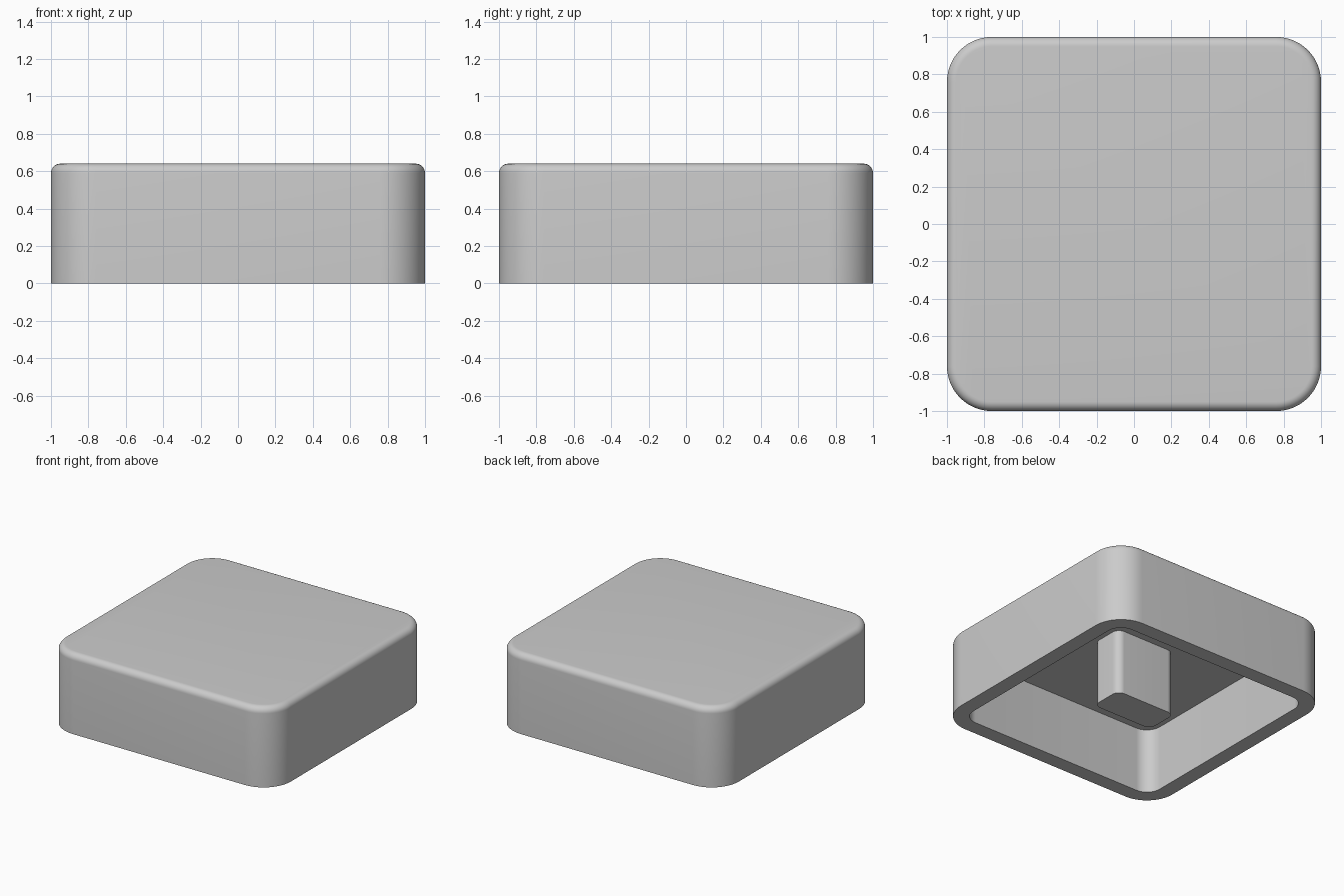
import bpy
import bmesh
import math

# Remove the default cube
cube = bpy.data.objects.get("Cube")
if cube:
    bpy.data.objects.remove(cube, do_unlink=True)

HEIGHT, CEILING = 0.64, 0.52
CORNER, WALL, FILLET = 0.24, 0.12, 0.05

# Single plain grey
grey = bpy.data.materials.new("plain grey")
grey.use_nodes = True
colour = (0.6, 0.6, 0.6, 1)
grey.diffuse_color = colour
grey.node_tree.nodes["Principled BSDF"].inputs["Base Color"].default_value = colour


def rounded_ring(bm, half_x, half_y, radius, z, steps=14):
    """Rounded rectangle of vertices, anticlockwise from +x."""
    ring = []
    for corner, (sx, sy) in enumerate([(1, 1), (-1, 1), (-1, -1), (1, -1)]):
        for i in range(steps + 1):
            a = (corner + i / steps) * math.pi / 2
            ring.append(bm.verts.new((sx * (half_x - radius) + radius * math.cos(a),
                                      sy * (half_y - radius) + radius * math.sin(a), z)))
    return ring


def loft(name, sections):
    """Closed solid skinned through a list of (half_x, half_y, radius, z)."""
    bm = bmesh.new()
    rings = [rounded_ring(bm, *s) for s in sections]
    for low, high in zip(rings, rings[1:]):
        for i in range(len(low)):
            j = (i + 1) % len(low)
            bm.faces.new((low[i], low[j], high[j], high[i]))
    bm.faces.new(rings[0])
    bm.faces.new(rings[-1])
    bmesh.ops.recalc_face_normals(bm, faces=bm.faces)
    mesh = bpy.data.meshes.new(name)
    bm.to_mesh(mesh)
    bm.free()
    mesh.materials.append(grey)
    obj = bpy.data.objects.new(name, mesh)
    bpy.context.collection.objects.link(obj)
    bpy.ops.object.select_all(action="DESELECT")
    obj.select_set(True)
    bpy.context.view_layer.objects.active = obj
    bpy.ops.object.shade_smooth_by_angle(angle=math.radians(35))
    return obj


# Hollow cap: cavity ceiling, inner wall, rim, outer wall, rounded top edge
inner = 1 - WALL
shell = [(inner, inner, CORNER - WALL, CEILING),
         (inner, inner, CORNER - WALL, 0),
         (1, 1, CORNER, 0)]
for i in range(9):
    a = i / 8 * math.pi / 2
    inset = FILLET * (1 - math.cos(a))
    shell.append((1 - inset, 1 - inset, CORNER - inset,
                  HEIGHT - FILLET + FILLET * math.sin(a)))
loft("cap_shell", shell)

# Centre post hanging from the ceiling down to the rim level
loft("centre_post", [(0.265, 0.135, 0.06, 0), (0.265, 0.135, 0.06, CEILING + 0.02)])
